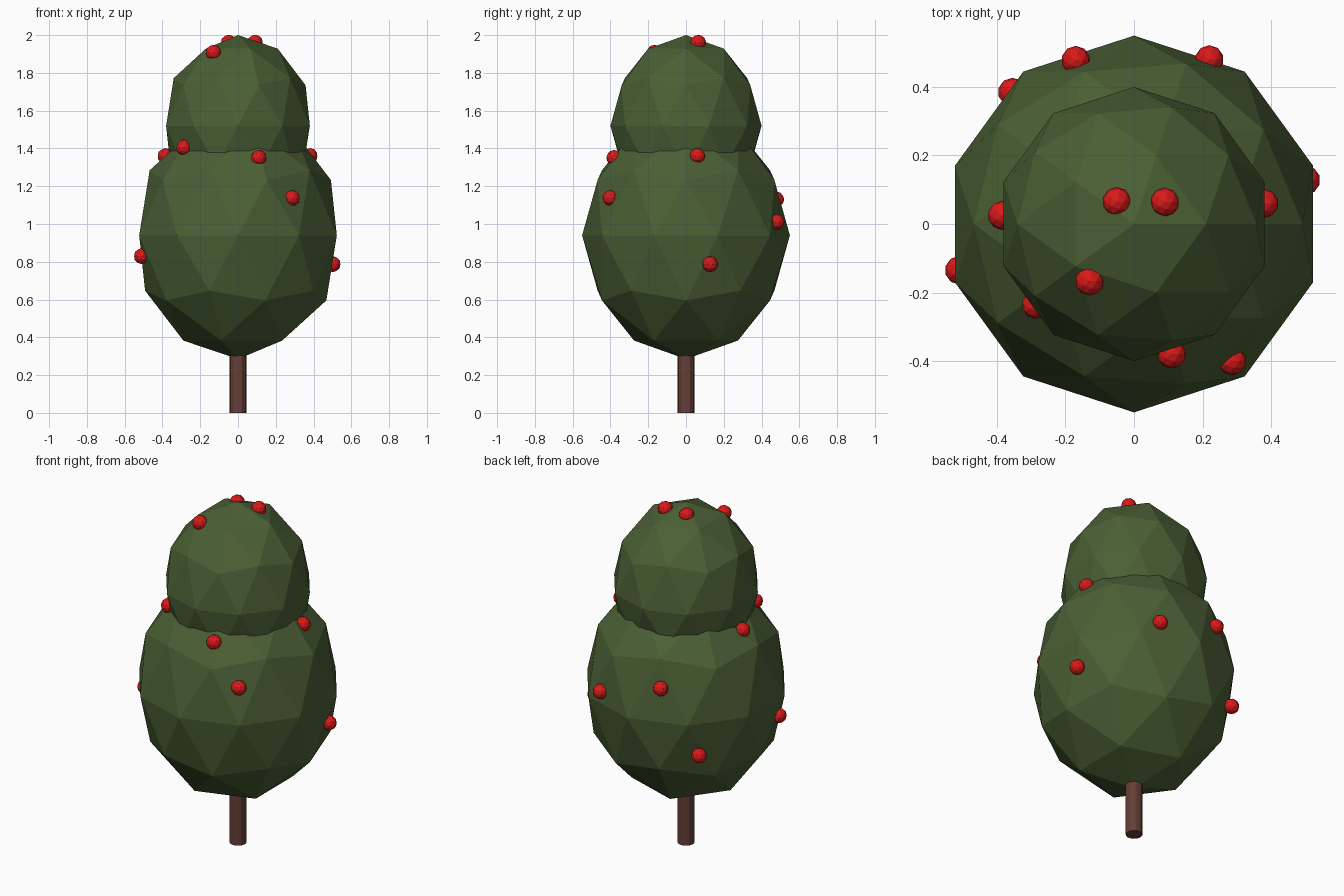
import bpy

if "Cube" in bpy.data.objects:
    bpy.data.objects.remove(bpy.data.objects["Cube"])


def material(name, rgb):
    m = bpy.data.materials.new(name)
    m.diffuse_color = (*rgb, 1)
    m.use_nodes = True
    m.node_tree.nodes["Principled BSDF"].inputs["Base Color"].default_value = m.diffuse_color
    return m


green = material("leaf_green", (0.07, 0.115, 0.035))
brown = material("bark_brown", (0.13, 0.05, 0.037))
red = material("berry_red", (0.7, 0.01, 0.01))


def ball(name, loc, radius, height, mat):
    """Flat-shaded icosphere, stretched vertically to the given half height."""
    bpy.ops.mesh.primitive_ico_sphere_add(subdivisions=2, radius=1, location=loc)
    ob = bpy.context.object
    ob.name = name
    ob.scale = (radius, radius, height)
    ob.data.materials.append(mat)
    return ob


# Trunk
bpy.ops.mesh.primitive_cylinder_add(vertices=12, radius=0.045, depth=0.5, location=(0, 0, 0.25))
trunk = bpy.context.object
trunk.name = "trunk"
trunk.data.materials.append(brown)
bpy.ops.object.shade_smooth_by_angle()

# Two stacked foliage masses
ball("lower_foliage", (0, 0, 0.94), 0.55, 0.655, green)
ball("upper_foliage", (0, 0, 1.52), 0.40, 0.48, green)

# Berries sitting half sunk in the foliage surface
berries = [
    (-0.05, 0.065, 1.96), (0.09, 0.064, 1.96), (-0.13, -0.167, 1.907),
    (-0.385, 0.025, 1.36), (-0.286, -0.235, 1.405), (0.11, -0.38, 1.35),
    (0.286, -0.40, 1.137), (0.38, 0.06, 1.36), (0.502, 0.128, 0.787),
    (-0.51, -0.135, 0.83), (-0.17, 0.478, 1.13), (0.22, 0.48, 1.01),
    (-0.355, 0.385, 0.75),
]
for i, p in enumerate(berries):
    ball(f"berry_{i + 1}", p, 0.042, 0.042, red)
